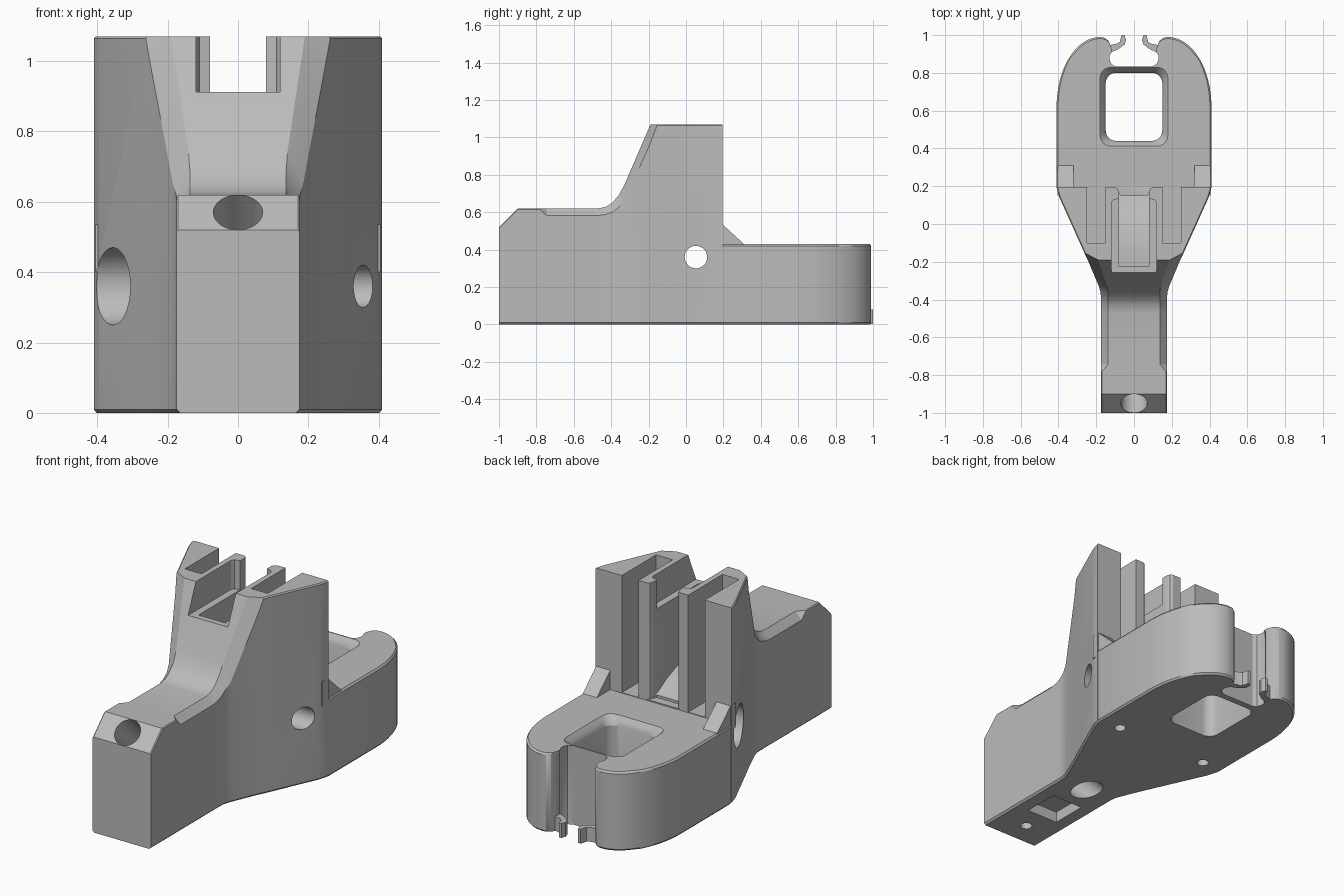
import bpy, bmesh, math
from mathutils import Matrix

cube = bpy.data.objects.get("Cube")
if cube:
    bpy.data.objects.remove(cube, do_unlink=True)

grey = bpy.data.materials.new("plain grey")
grey.use_nodes = True
grey.diffuse_color = (0.5, 0.5, 0.5, 1)
grey.node_tree.nodes["Principled BSDF"].inputs["Base Color"].default_value = grey.diffuse_color


def finish(name, bm):
    bmesh.ops.recalc_face_normals(bm, faces=bm.faces)
    mesh = bpy.data.meshes.new(name)
    bm.to_mesh(mesh)
    bm.free()
    mesh.materials.append(grey)
    ob = bpy.data.objects.new(name, mesh)
    bpy.context.collection.objects.link(ob)
    return ob


def loft(name, rings):
    """Skin a list of equal-length closed sections."""
    bm = bmesh.new()
    rows = [[bm.verts.new(p) for p in ring] for ring in rings]
    for a, b in zip(rows, rows[1:]):
        for i in range(len(a)):
            j = (i + 1) % len(a)
            bm.faces.new((a[i], a[j], b[j], b[i]))
    bm.faces.new(rows[0])
    bm.faces.new(rows[-1])
    return finish(name, bm)


def prism(name, pts, lo, hi, axis="z"):
    place = (lambda a, b, t: (a, b, t)) if axis == "z" else (lambda a, b, t: (t, a, b))
    return loft(name, [[place(a, b, t) for a, b in pts] for t in (lo, hi)])


def box(name, x0, x1, y0, y1, z0, z1):
    return prism(name, [(x0, y0), (x1, y0), (x1, y1), (x0, y1)], z0, z1)


def cylinder(name, radius, depth, centre, angle=0, axis="X"):
    bm = bmesh.new()
    place = Matrix.Translation(centre) @ Matrix.Rotation(math.radians(angle), 4, axis)
    bmesh.ops.create_cone(bm, cap_ends=True, segments=40, radius1=radius,
                          radius2=radius, depth=depth, matrix=place)
    return finish(name, bm)


def rounded(hx, y0, y1, r):
    """Rounded rectangle outline centred on x = 0."""
    corners = [(hx - r, y1 - r), (r - hx, y1 - r), (r - hx, y0 + r), (hx - r, y0 + r)]
    return [(cx + r * math.cos(math.radians(90 * q + 15 * k)),
             cy + r * math.sin(math.radians(90 * q + 15 * k)))
            for q, (cx, cy) in enumerate(corners) for k in range(7)]


def mirrored(half):
    return half + [(-x, y) for x, y in reversed(half)]


def combine(target, other, operation):
    mod = target.modifiers.new("combine", "BOOLEAN")
    mod.operation, mod.solver, mod.object = operation, "EXACT", other
    bpy.context.view_layer.objects.active = target
    bpy.ops.object.modifier_apply(modifier=mod.name)
    bpy.data.objects.remove(other, do_unlink=True)


# Nose and tower: y, half width, height, chamfer width, chamfer drop
stations = [
    (-1, .175, .52, .005, .005), (-.9, .175, .62, .005, .005),
    (-.78, .175, .62, .005, .005), (-.745, .175, .62, .038, .038),
    (-.47, .175, .62, .038, .038), (-.43, .175, .628, .038, .04),
    (-.395, .175, .65, .038, .05), (-.36, .177, .69, .04, .065),
    (-.33, .186, .745, .045, .09), (-.19, .245, 1.07, .055, .10),
    (-.155, .262, 1.07, .006, .006), (.14, .395, 1.07, .006, .006),
    (.18, .407, 1.07, .006, .006), (.195, .41, 1.07, .006, .006)]
rings = []
for y, w, h, c, d in stations:
    half = [(w - .01, 0), (w, .01), (w, h - d), (w - c, h)]
    rings.append([(x, y, z) for x, z in mirrored(half)])
body = loft("holder_body", rings)

# Rounded rear base with an open notch
half = [(.395, .15), (.41, .2)]
for k in range(17):
    a = math.radians(k * 90 / 16)
    half.append((.18 + .23 * math.cos(a), .62 + .37 * math.sin(a)))
half += [(.155, .985), (.135, .97), (.122, .94), (.122, .915), (.132, .9),
         (.132, .87), (.122, .847), (.1, .835)]
outline = mirrored(half)
inset = [(x * .98, y if y < .9 else y - .008) for x, y in outline]
rear = loft("rear_base", [[(x, y, z) for x, y in pts] for pts, z in
                          ((inset, 0), (outline, .01), (outline, .42), (inset, .43))])
combine(body, rear, "UNION")

# Corner gussets and low clip fingers
finger = [(.14, .9), (.085, .925), (.05, .95), (.042, .975), (.05, 1), (.066, 1),
          (.075, .965), (.09, .955), (.14, .945)]
for s in (-1, 1):
    gusset = prism("gusset", [(.15, .4), (.31, .4), (.31, .43), (.195, .535), (.15, .535)],
                   *sorted((s * .32, s * .405)), axis="x")
    combine(body, gusset, "UNION")
    clip = prism("clip", [(s * x, y) for x, y in finger], .002, .08)
    combine(body, clip, "UNION")

# Window with a flared upper rim
flare = [((.15, .44, .80), -.1), ((.15, .44, .80), .385), ((.16, .43, .81), .408),
         ((.18, .412, .83), .431), ((.18, .412, .83), .6)]
window = loft("window_cut", [[(x, y, z) for x, y in rounded(*size, .055)]
                             for size, z in flare])
cutters = [window]

# Tower channel, its ledge, and the two side slots
floor = [(.4, .435), (.2, .435), (.12, .46), (.05, .5), (-.04, .535), (-.13, .55),
         (-.225, .55), (-.225, 1.3), (.4, 1.3)]
cutters.append(prism("channel_cut", floor, -.08, .08, axis="x"))
cutters.append(prism("ledge_cut", mirrored([(.12, -.5), (.12, .11), (.11, .128), (.07, .135)]),
                     .912, 1.3))
# Rounded lips at the rear of the channel
lip = mirrored([(.07, .15), (.08, .17), (.087, .187), (.105, .198), (.105, .3)])
cutters.append(prism("lip_cut", lip, .437, 1.3))
for s in (-1, 1):
    x0, x1 = sorted((s * .15, s * .25))
    cutters.append(box("slot_cut", x0, x1, -.1, .3, .433, 1.3))

# Cross hole with a wide mouth on one side
cutters.append(cylinder("cross_hole", .06, 2, (0, .053, .36), 90, "Y"))
cutters.append(cylinder("cross_mouth", .11, .4, (-.46, .053, .36), 90, "Y"))

# Slanted nose bore, underside recess and small screw holes
cutters.append(cylinder("nose_bore", .07, 1.1, (0, -.665, .285), 45, "X"))
cutters.append(box("underside_recess", -.095, .095, -.74, -.54, -.1, .06))
for x, y in ((.28, .22), (-.28, .22), (0, -.87)):
    cutters.append(cylinder("screw_hole", .03, .3, (x, y, 0)))

for cutter in cutters:
    combine(body, cutter, "DIFFERENCE")

# Smooth curves, crisp edges
bpy.ops.object.select_all(action="DESELECT")
body.select_set(True)
bpy.context.view_layer.objects.active = body
bpy.ops.object.shade_smooth_by_angle(angle=math.radians(25))
